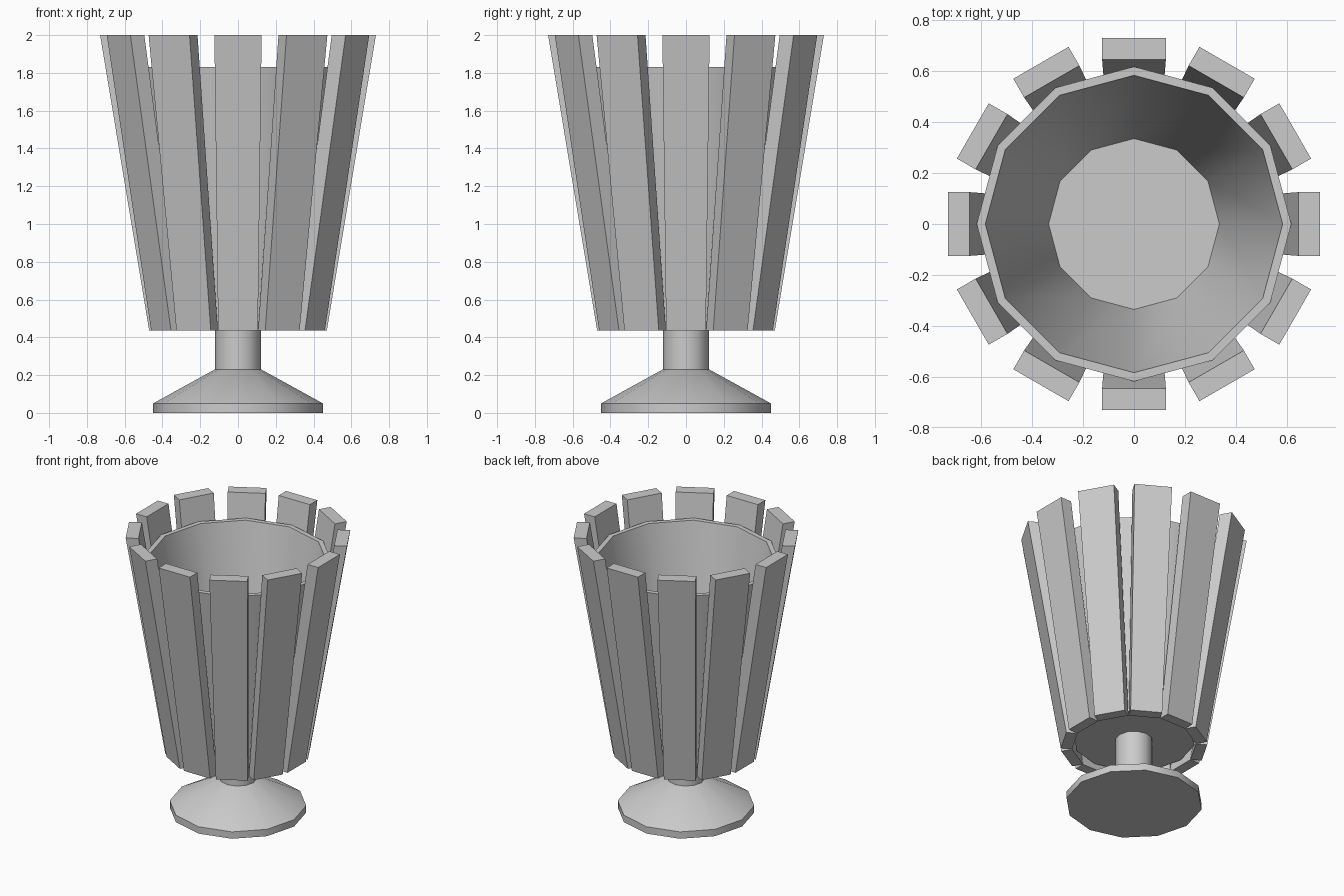
import bpy, bmesh
from math import cos, sin, pi, radians

if "Cube" in bpy.data.objects:
    bpy.data.objects.remove(bpy.data.objects["Cube"])

SIDES = 12


def make_object(name, bm):
    bmesh.ops.recalc_face_normals(bm, faces=bm.faces)
    mesh = bpy.data.meshes.new(name)
    bm.to_mesh(mesh)
    bm.free()
    obj = bpy.data.objects.new(name, mesh)
    bpy.context.collection.objects.link(obj)
    return obj


def lathe(name, profile):
    """Stack 12-sided rings from (radius, z) points and cap both ends."""
    bm = bmesh.new()
    rings = [[bm.verts.new((r * cos(2 * pi * i / SIDES), r * sin(2 * pi * i / SIDES), z))
              for i in range(SIDES)] for r, z in profile]
    for a, b in zip(rings, rings[1:]):
        for i in range(SIDES):
            j = (i + 1) % SIDES
            bm.faces.new((a[i], a[j], b[j], b[i]))
    bm.faces.new(rings[0])
    bm.faces.new(rings[-1])
    obj = make_object(name, bm)
    bpy.ops.object.select_all(action='DESELECT')
    obj.select_set(True)
    bpy.context.view_layer.objects.active = obj
    bpy.ops.object.shade_smooth_by_angle(angle=radians(35))
    return obj


def slat(name, angle):
    """Leaning board that widens toward its top."""
    bm = bmesh.new()
    bmesh.ops.create_cube(bm, size=2)
    for v in bm.verts:
        top, outer = v.co.z > 0, v.co.x > 0
        if top:
            r, half, z = (0.73 if outer else 0.645), 0.125, 2.0
        else:
            r, half, z = (0.47 if outer else 0.395), 0.105, 0.435
        y = half if v.co.y > 0 else -half
        v.co = (r, y, z)
    obj = make_object(name, bm)
    obj.rotation_euler.z = angle
    return obj


# Foot and stem
lathe("foot", [(0.45, 0), (0.45, 0.05), (0.123, 0.23)])
lathe("stem", [(0.123, 0.22), (0.123, 0.49)])

# Hollow bowl: outer wall, rim, inner wall, floor
lathe("bowl", [(0.40, 0.48), (0.617, 1.83), (0.583, 1.83), (0.335, 0.53)])

# Ring of slats around the bowl
for i in range(SIDES):
    slat(f"slat_{i + 1}", 2 * pi * i / SIDES)
